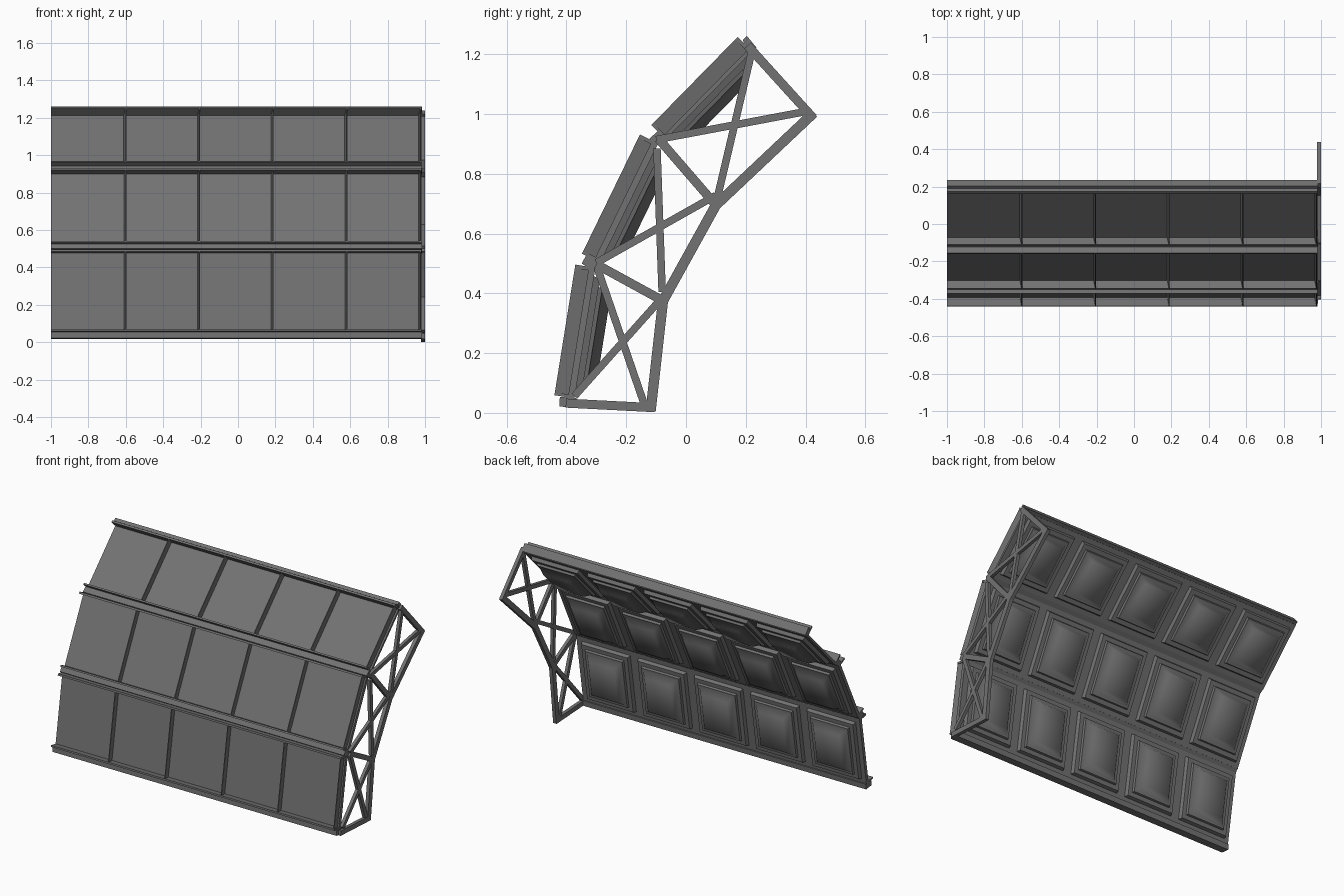
import bpy, bmesh, math
from mathutils import Vector as V

if "Cube" in bpy.data.objects:
    bpy.data.objects.remove(bpy.data.objects["Cube"])

# Dark grey paint shared by all parts
grey = bpy.data.materials.new("dark_grey")
grey.diffuse_color = (0.17, 0.17, 0.17, 1)
grey.use_nodes = True
grey.node_tree.nodes["Principled BSDF"].inputs["Base Color"].default_value = grey.diffuse_color


def finish(name, bm, smooth=False):
    bmesh.ops.recalc_face_normals(bm, faces=bm.faces)
    me = bpy.data.meshes.new(name)
    bm.to_mesh(me)
    bm.free()
    me.materials.append(grey)
    ob = bpy.data.objects.new(name, me)
    bpy.context.collection.objects.link(ob)
    if smooth:
        bpy.ops.object.select_all(action='DESELECT')
        ob.select_set(True)
        bpy.context.view_layer.objects.active = ob
        bpy.ops.object.shade_smooth_by_angle(angle=math.radians(60))
    return ob


def prism(bm, pts, x0, x1, lean=None):
    """Closed solid: a side profile of (y, z) points swept along x; lean shifts each point in x."""
    lean = lean or [0] * len(pts)
    a = [bm.verts.new((x0 + l, p[0], p[1])) for p, l in zip(pts, lean)]
    b = [bm.verts.new((x1 + l, p[0], p[1])) for p, l in zip(pts, lean)]
    bm.faces.new(a)
    bm.faces.new(b[::-1])
    for i in range(len(pts)):
        j = (i + 1) % len(pts)
        bm.faces.new((a[i], b[i], b[j], a[j]))


def bar(bm, p, q, w, x0, x1, ext=0.0):
    p, q = V(p), V(q)
    u = (q - p).normalized()
    n = V((-u.y, u.x)) * w / 2
    p, q = p - u * ext, q + u * ext
    prism(bm, [p - n, q - n, q + n, p + n], x0, x1)


# Tilted tiers: rear edge bottom and top (y, z), front face offset of the sheet
tiers = {"lower": ((-0.383, 0.05), (-0.313, 0.487), 0.012),
         "middle": ((-0.296, 0.507), (-0.102, 0.906), 0.012),
         "upper": ((-0.075, 0.922), (0.214, 1.217), 0.004)}
X0, X1, COLS = -1.0, 0.98, 5
STEP = 0.394
DEPTH = 0.058
BACK = -0.01           # rear face of the sheet

# Nested back coffer: (inset from cell edge, depth behind the band)
steps = [(0.028, 0.008), (0.036, 0.031), (0.062, 0.031), (0.066, 0.044),
         (0.078, 0.044), (0.106, 0.075)]

for name, (a, b, front) in tiers.items():
    a, b = V(a), V(b)
    L = (b - a).length
    u = (b - a) / L
    n = V((-u.y, u.x))                     # towards the front

    def loc(s, d):
        return a + u * s + n * d

    def block(bm, s0, s1, d0, d1, x0, x1, lean=0):
        prism(bm, [loc(s0, d0), loc(s1, d0), loc(s1, d1), loc(s0, d1)], x0, x1,
              [0, 0, lean, lean])

    # flat sheet
    bm = bmesh.new()
    block(bm, 0, L, BACK, front, X0, X1)
    finish(name + "_sheet", bm)

    # thin leaning fins on the front
    bm = bmesh.new()
    for i in range(COLS):
        x = X0 + STEP * (i + 1)
        block(bm, 0, L, BACK + 0.002, DEPTH, x - 0.008, x - 0.003, 0.012)
    finish(name + "_fins", bm)

    # flanges along the top and bottom edge
    bm = bmesh.new()
    block(bm, 0, 0.01, BACK, DEPTH, X0, X1)
    block(bm, L - 0.012, L, BACK, DEPTH, X0, X1)
    finish(name + "_flanges", bm)

    # stepped coffers on the back
    bm = bmesh.new()
    for i in range(COLS):
        c0, c1 = X0 + STEP * i, X0 + STEP * (i + 1)
        prev = None
        for inset, d in steps:
            ring = []
            for x, s in ((c0 + inset, inset), (c1 - inset, inset),
                         (c1 - inset, L - inset), (c0 + inset, L - inset)):
                p = loc(s, -d)
                ring.append(bm.verts.new((x, p.x, p.y)))
            if prev:
                for k in range(4):
                    m = (k + 1) % 4
                    bm.faces.new((prev[k], prev[m], ring[m], ring[k]))
            else:
                bm.faces.new(ring[::-1])
            prev = ring
        bm.faces.new(prev)
    finish(name + "_coffers", bm, True)

# Horizontal rails: bottom rail, two node rails, top cap
bm = bmesh.new()
prism(bm, [(-0.424, 0.022), (-0.37, 0.016), (-0.366, 0.05), (-0.422, 0.054)], X0, 0.985)
prism(bm, [(-0.313, 0.475), (-0.285, 0.507), (-0.334, 0.527), (-0.349, 0.5)], X0, 0.985)
prism(bm, [(-0.102, 0.894), (-0.068, 0.92), (-0.095, 0.942), (-0.122, 0.918)], X0, 0.985)
prism(bm, [(0.206, 1.208), (0.236, 1.222), (0.204, 1.261), (0.19, 1.248)], X0, 0.985)
finish("rails", bm)

# End truss: outer chords
F = [(-0.39, 0.032), (-0.30, 0.497), (-0.092, 0.917), (0.214, 1.22)]
B = [(-0.117, 0.018), (-0.077, 0.375), (0.1, 0.695), (0.418, 0.995)]
bm = bmesh.new()
bar(bm, F[0], B[0], 0.03, 0.978, 1.0, 0.012)
bar(bm, F[3], B[3], 0.03, 0.978, 1.0, 0.012)
for i in range(3):
    bar(bm, B[i], B[i + 1], 0.034, 0.978, 1.0, 0.012)
finish("truss_chords", bm)

# End truss: node struts and crossed braces
bm = bmesh.new()
for i in (1, 2):
    bar(bm, F[i], B[i], 0.03, 0.979, 0.999)
for p, q in (((-0.37, 0.06), (-0.08, 0.385)), ((-0.295, 0.48), (-0.14, 0.03)),
             ((-0.295, 0.505), (0.095, 0.725)), ((-0.097, 0.88), (-0.08, 0.41)),
             ((-0.095, 0.915), (0.41, 1.01)), ((0.218, 1.2), (0.105, 0.72))):
    bar(bm, p, q, 0.025, 0.979, 0.999, 0.005)
finish("truss_braces", bm)
